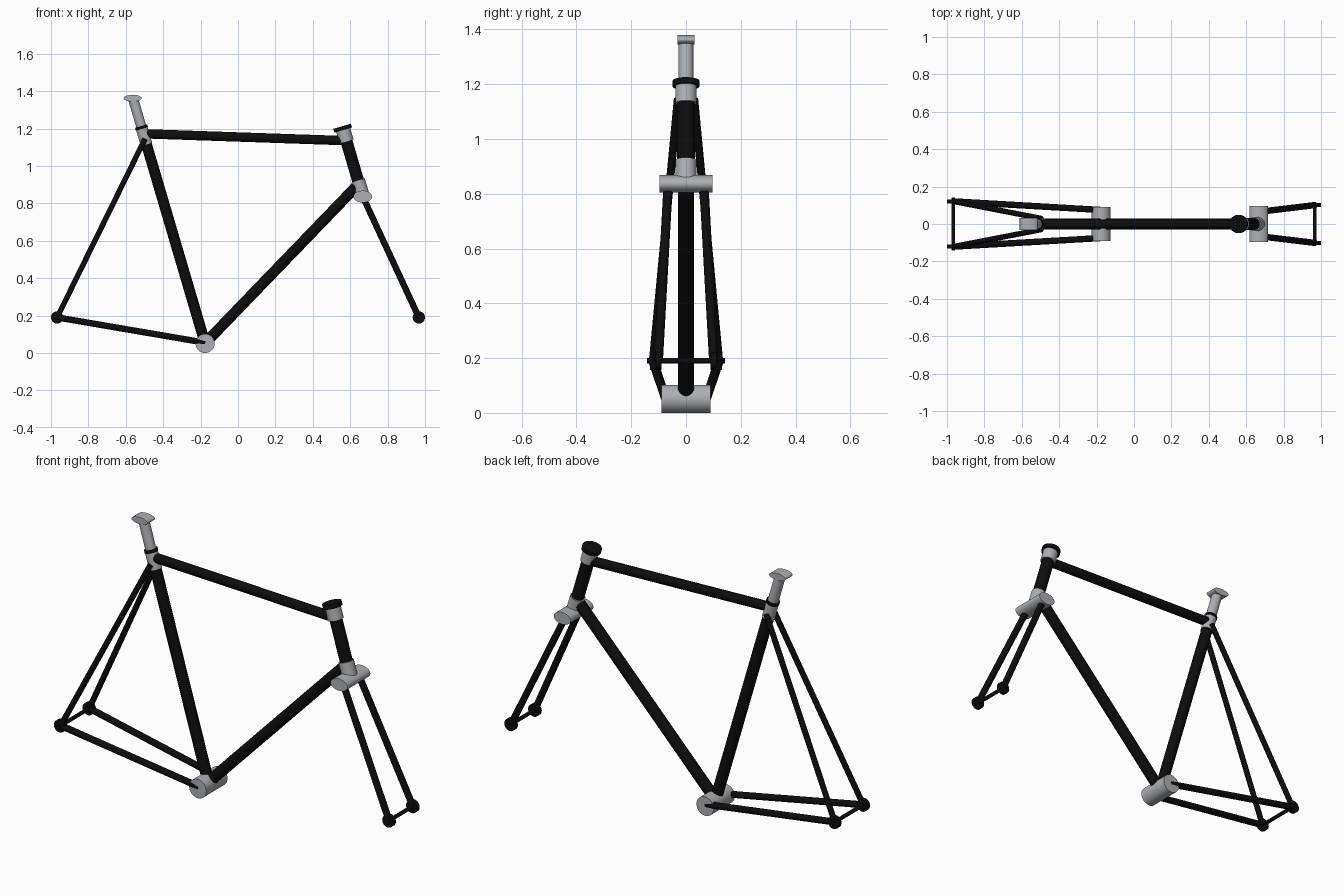
import bpy
from mathutils import Vector

cube = bpy.data.objects.get("Cube")
if cube:
    bpy.data.objects.remove(cube, do_unlink=True)


def make_material(name, color):
    mat = bpy.data.materials.new(name)
    mat.use_nodes = True
    mat.diffuse_color = color
    mat.node_tree.nodes["Principled BSDF"].inputs["Base Color"].default_value = color
    return mat


BLACK = make_material("black paint", (0.004, 0.004, 0.004, 1))
SILVER = make_material("silver metal", (0.42, 0.43, 0.45, 1))


def tube(name, start, end, radius, mat, sides=32):
    """Capped round tube between two points."""
    start, end = Vector(start), Vector(end)
    axis = end - start
    bpy.ops.mesh.primitive_cylinder_add(
        vertices=sides, radius=radius, depth=axis.length, location=(start + end) / 2,
        rotation=axis.to_track_quat("Z", "Y").to_euler())
    obj = bpy.context.object
    obj.name = name
    obj.data.materials.append(mat)
    bpy.ops.object.shade_smooth_by_angle(angle=0.7)
    return obj


def cross_tube(name, x, z, half_length, half_width, half_height, mat):
    """Oval tube lying across the frame."""
    obj = tube(name, (0, -half_length, 0), (0, half_length, 0), 1, mat)
    for v in obj.data.vertices:
        p = obj.rotation_euler.to_matrix() @ v.co
        v.co = (x + p.x * half_width, p.y, z + p.z * half_height)
    obj.rotation_euler = (0, 0, 0)
    obj.location = (0, 0, 0)
    return obj


LEAN = -0.294  # x change per unit of height, shared by seat and head tubes


def seat(z):
    return (-0.176 + (z - 0.05) * LEAN, 0, z)


def head(z):
    return (0.56 + (z - 1.2) * LEAN, 0, z)


# Bottom bracket and main triangle
bracket = (-0.176, 0, 0.052)
cross_tube("bottom_bracket", bracket[0], 0.051, 0.09, 0.051, 0.051, SILVER)
tube("seat_tube", bracket, seat(1.13), 0.029, BLACK)
tube("top_tube", seat(1.172), head(1.135), 0.025, BLACK)
tube("down_tube", bracket, (0.642, 0, 0.9), 0.029, BLACK)

# Seat lug, collar, post and clamp
tube("seat_lug", seat(1.115), seat(1.203), 0.032, SILVER)
tube("seat_collar", seat(1.198), seat(1.213), 0.034, BLACK)
tube("seat_post", seat(1.18), seat(1.362), 0.027, SILVER)
cross_tube("seat_clamp", -0.563, 1.362, 0.031, 0.048, 0.018, SILVER)

# Head tube with cups and cap
tube("head_tube", head(0.9), head(1.15), 0.032, BLACK)
tube("upper_cup", head(1.13), head(1.195), 0.039, SILVER)
tube("head_cap", head(1.192), head(1.212), 0.049, BLACK)
tube("lower_cup", head(0.84), head(0.922), 0.038, SILVER)
cross_tube("fork_crown", 0.667, 0.836, 0.097, 0.05, 0.032, SILVER)

# Axles
cross_tube("rear_axle", -0.967, 0.19, 0.143, 0.01, 0.01, BLACK)
cross_tube("front_axle", 0.967, 0.19, 0.112, 0.01, 0.01, BLACK)

# Paired stays, fork blades and dropouts
for side, s in (("right", -1), ("left", 1)):
    rear, front = Vector((-0.967, s * 0.121, 0.19)), Vector((0.967, s * 0.101, 0.19))
    tube(side + "_chain_stay", (-0.176, s * 0.075, 0.055), rear, 0.017, BLACK, 24)
    tube(side + "_seat_stay", (-0.497, s * 0.03, 1.145), rear, 0.0145, BLACK, 24)
    tube(side + "_fork_blade", (0.667, s * 0.065, 0.836), front, 0.017, BLACK, 24)
    half = Vector((0, 0.011, 0))
    tube(side + "_rear_dropout", rear - half, rear + half, 0.033, BLACK, 24)
    tube(side + "_front_dropout", front - half, front + half, 0.033, BLACK, 24)
